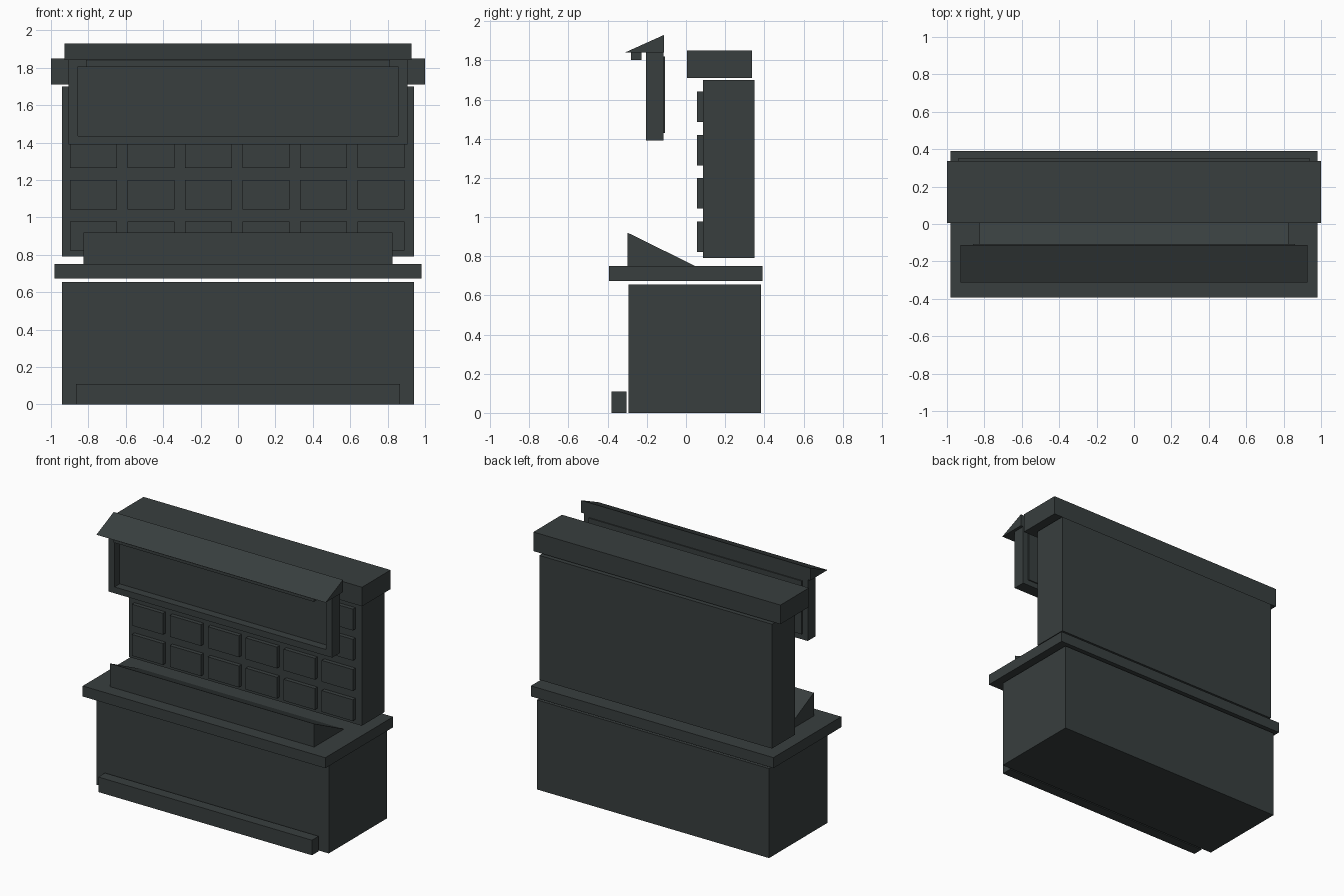
import bpy, bmesh

if "Cube" in bpy.data.objects:
    bpy.data.objects.remove(bpy.data.objects["Cube"])

grey = bpy.data.materials.new("dark slate grey")
grey.diffuse_color = (0.04, 0.049, 0.049, 1)
grey.use_nodes = True
grey.node_tree.nodes["Principled BSDF"].inputs["Base Color"].default_value = grey.diffuse_color


def finish(name, bm):
    bmesh.ops.recalc_face_normals(bm, faces=bm.faces)
    mesh = bpy.data.meshes.new(name)
    bm.to_mesh(mesh)
    bm.free()
    mesh.materials.append(grey)
    ob = bpy.data.objects.new(name, mesh)
    bpy.context.collection.objects.link(ob)
    return ob


def prism(name, profile, x0, x1):
    """Extrude a (y, z) profile along x."""
    bm = bmesh.new()
    face = bm.faces.new([bm.verts.new((x0, y, z)) for y, z in profile])
    ext = bmesh.ops.extrude_face_region(bm, geom=[face])
    verts = [v for v in ext["geom"] if isinstance(v, bmesh.types.BMVert)]
    bmesh.ops.translate(bm, verts=verts, vec=(x1 - x0, 0, 0))
    return finish(name, bm)


def box(name, x0, x1, y0, y1, z0, z1):
    return prism(name, [(y0, z0), (y1, z0), (y1, z1), (y0, z1)], x0, x1)


# Lower cabinet, foot rail and counter
box("base_cabinet", -0.94, 0.94, -0.293, 0.382, 0, 0.655)
box("foot_rail", -0.865, 0.865, -0.38, -0.303, 0, 0.11)
box("counter_top", -0.982, 0.982, -0.393, 0.391, 0.673, 0.75)

# Sloped ledge on the counter
prism("sloped_ledge", [(-0.298, 0.75), (0.047, 0.75), (-0.298, 0.92)], -0.826, 0.826)

# Back wall with a grid of raised tiles, and the cap beam
box("back_wall", -0.942, 0.942, 0.086, 0.351, 0.79, 1.70)
for row in range(4):
    for col in range(6):
        x = -0.773 + col * 0.3075
        z = 0.9 + row * 0.221
        box("wall_tile", x - 0.126, x + 0.126, 0.056, 0.09, z - 0.078, z + 0.078)
box("cap_beam", -1.0, 1.0, 0.006, 0.336, 1.71, 1.85)

# Hanging sign: four-sided frame around a recessed panel
for side in (-1, 1):
    a, b = sorted((side * 0.856, side * 0.906))
    box("sign_frame_side", a, b, -0.205, -0.114, 1.39, 1.84)
box("sign_frame_bottom", -0.856, 0.856, -0.205, -0.114, 1.39, 1.436)
box("sign_frame_top", -0.856, 0.856, -0.205, -0.114, 1.806, 1.84)
box("sign_panel", -0.862, 0.862, -0.145, -0.106, 1.43, 1.82)

# Sloped awning and the light bar beneath it
prism("awning", [(-0.312, 1.84), (-0.112, 1.84), (-0.112, 1.93)], -0.928, 0.928)
box("light_bar", -0.812, 0.812, -0.282, -0.228, 1.803, 1.843)
